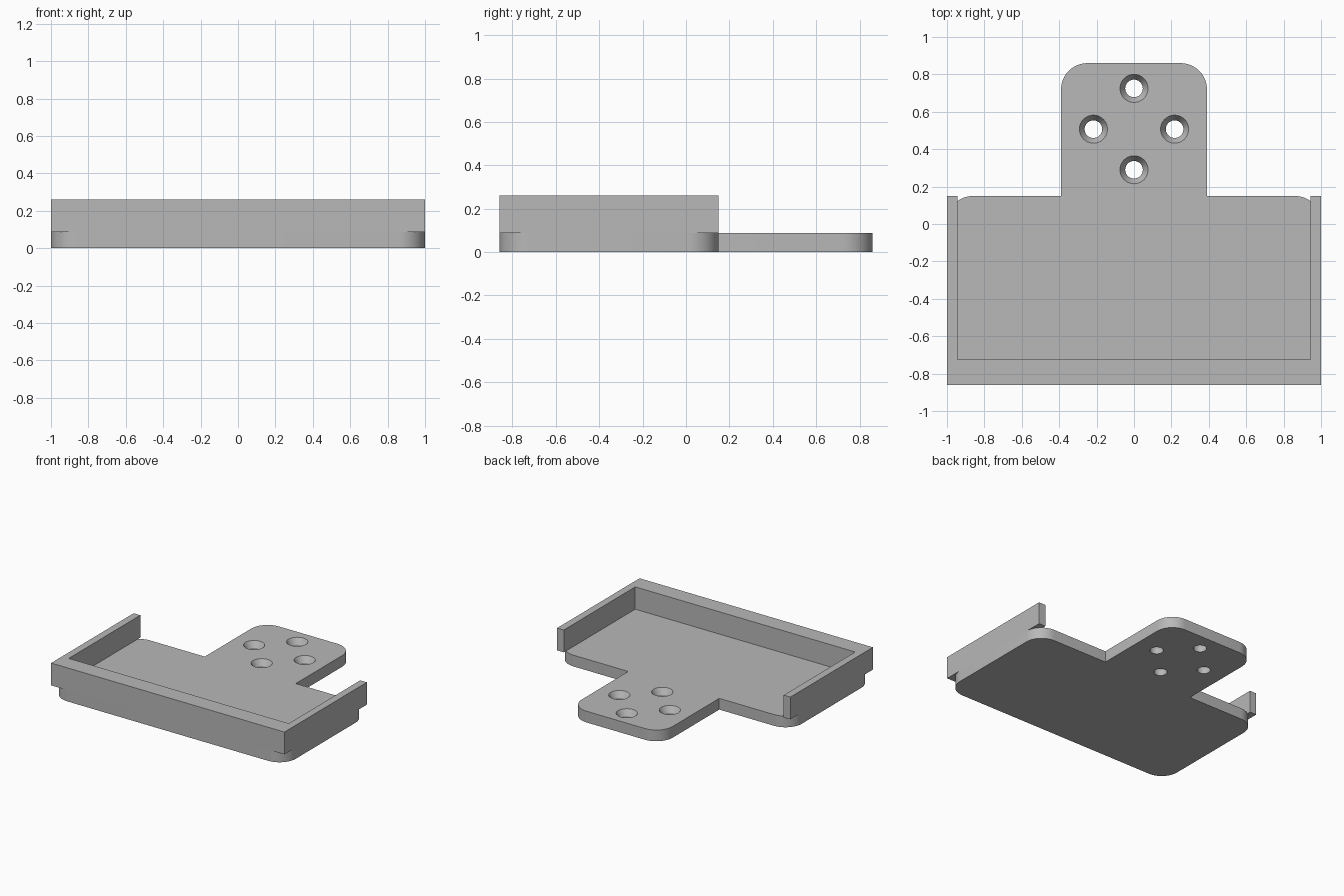
import bpy, bmesh
from math import sin, cos, pi, radians

cube = bpy.data.objects.get("Cube")
if cube:
    bpy.data.objects.remove(cube, do_unlink=True)

PLATE_T, TOP = 0.087, 0.26             # plate thickness, rim height
FRONT, SHOULDER, BACK = -0.86, 0.15, 0.86
TONGUE, INNER, RADIUS = 0.39, 0.943, 0.14

grey = bpy.data.materials.new("plain_grey")
grey.use_nodes = True
colour = (0.48, 0.48, 0.48, 1)
grey.diffuse_color = colour
grey.node_tree.nodes["Principled BSDF"].inputs["Base Color"].default_value = colour


def make_object(name, bm):
    bmesh.ops.recalc_face_normals(bm, faces=bm.faces)
    mesh = bpy.data.meshes.new(name)
    bm.to_mesh(mesh)
    bm.free()
    mesh.materials.append(grey)
    obj = bpy.data.objects.new(name, mesh)
    bpy.context.collection.objects.link(obj)
    return obj


def activate(obj):
    bpy.ops.object.select_all(action='DESELECT')
    obj.select_set(True)
    bpy.context.view_layer.objects.active = obj


def extrude_outline(name, points, z0, z1):
    bm = bmesh.new()
    face = bm.faces.new([bm.verts.new((x, y, z0)) for x, y in points])
    grown = bmesh.ops.extrude_face_region(bm, geom=[face])["geom"]
    moved = [v for v in grown if isinstance(v, bmesh.types.BMVert)]
    bmesh.ops.translate(bm, verts=moved, vec=(0, 0, z1 - z0))
    return make_object(name, bm)


def mirrored(half):
    return half + [(-x, y) for x, y in reversed(half)]


def rounded(cx, cy, start, steps=12):
    """Quarter arc, counter-clockwise from the start angle."""
    angles = [start + pi / 2 * i / steps for i in range(steps + 1)]
    return [(cx + RADIUS * cos(a), cy + RADIUS * sin(a)) for a in angles]


# T-shaped base plate with rounded outer corners
half = (rounded(1 - RADIUS, FRONT + RADIUS, -pi / 2)
        + rounded(1 - RADIUS, SHOULDER - RADIUS, 0)
        + [(TONGUE, SHOULDER)]
        + rounded(TONGUE - RADIUS, BACK - RADIUS, 0))
plate = extrude_outline("base_plate", mirrored(half), 0, PLATE_T)

# Countersunk screw holes, cut with turned plugs
hole_profile = [(0.047, -0.05), (0.047, 0.042), (0.075, PLATE_T), (0.075, 0.12)]
sides = 40
bm = bmesh.new()
for cx, cy in [(0, 0.725), (0, 0.29), (0.217, 0.507), (-0.217, 0.507)]:
    rings = [[bm.verts.new((cx + r * cos(2 * pi * i / sides),
                            cy + r * sin(2 * pi * i / sides), z))
              for i in range(sides)] for r, z in hole_profile]
    for low, high in zip(rings, rings[1:]):
        for i in range(sides):
            j = (i + 1) % sides
            bm.faces.new((low[i], low[j], high[j], high[i]))
    bm.faces.new(rings[0])
    bm.faces.new(rings[-1])
cutter = make_object("hole_cutter", bm)
cutter.hide_render = True

activate(plate)
cut = plate.modifiers.new("screw_holes", 'BOOLEAN')
cut.operation, cut.solver, cut.object = 'DIFFERENCE', 'EXACT', cutter
bpy.ops.object.modifier_apply(modifier=cut.name)
bpy.data.objects.remove(cutter, do_unlink=True)
bpy.ops.object.shade_smooth_by_angle(angle=radians(25))

# U-shaped rim: thick front wall and two thin side walls, square corners
extrude_outline("rim_wall", mirrored([(1, FRONT), (1, SHOULDER),
                                      (INNER, SHOULDER), (INNER, -0.725)]),
                PLATE_T, TOP)
